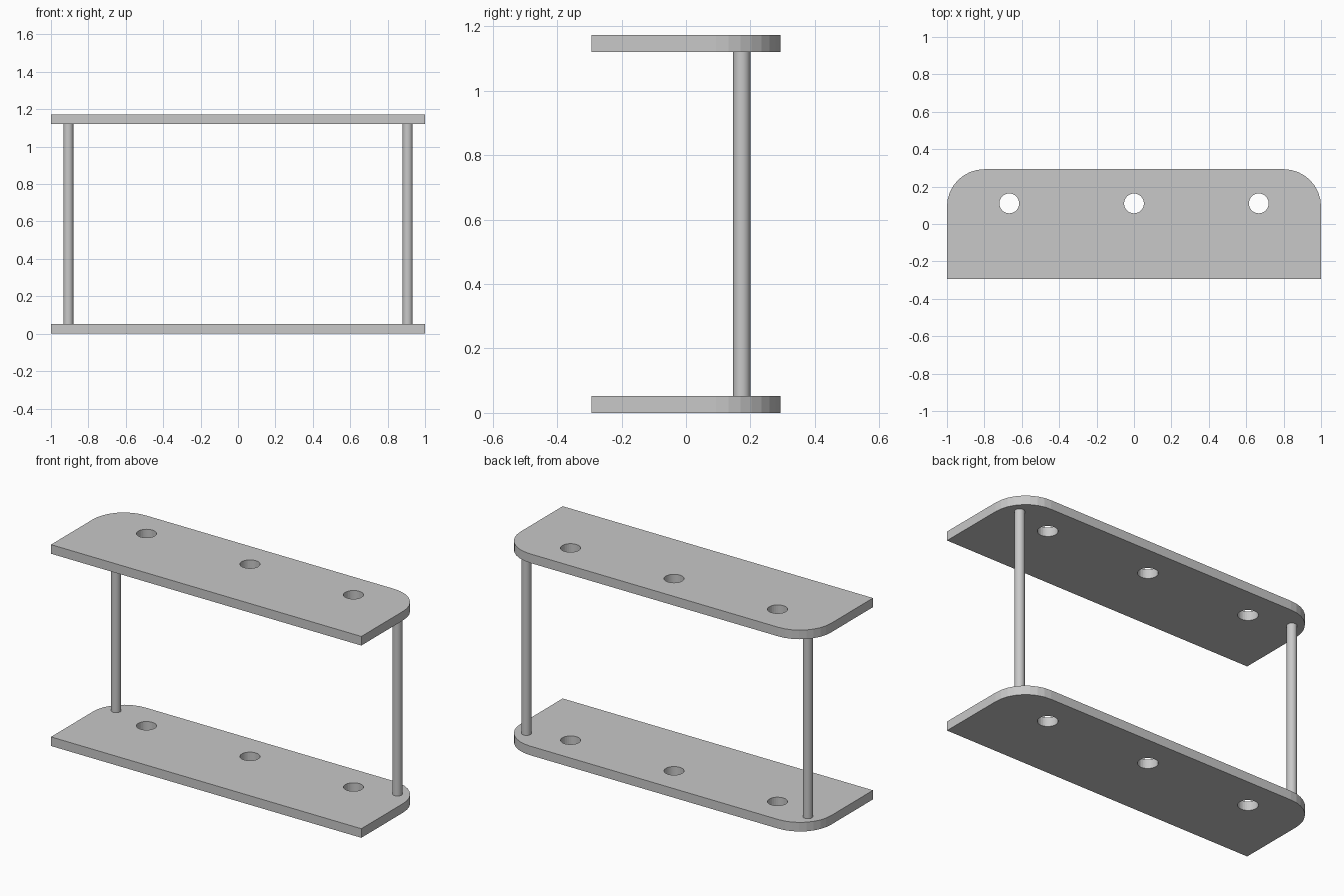
import bpy, bmesh
from math import sin, cos, pi
from mathutils import Vector

if "Cube" in bpy.data.objects:
    bpy.data.objects.remove(bpy.data.objects["Cube"])

HALF_X, HALF_Y, THICK, HEIGHT = 1.0, 0.293, 0.053, 1.173
CORNER, HOLE_R, POST_R = 0.2, 0.053, 0.0267

grey = bpy.data.materials.new("light grey")
grey.use_nodes = True
colour = (0.58, 0.58, 0.58, 1)
grey.diffuse_color = colour
grey.node_tree.nodes["Principled BSDF"].inputs["Base Color"].default_value = colour


def arc(cx, cy, r, start, end, steps):
    return [(cx + r * cos(start + (end - start) * i / steps),
             cy + r * sin(start + (end - start) * i / steps)) for i in range(steps + 1)]


def slab(name, loops, z0, z1):
    """Extrude an outline, with any holes, between two heights."""
    bm = bmesh.new()
    edges = []
    for loop in loops:
        verts = [bm.verts.new((x, y, z0)) for x, y in loop]
        edges += [bm.edges.new((a, b)) for a, b in zip(verts, verts[1:] + verts[:1])]
    bmesh.ops.triangle_fill(bm, edges=edges, use_beauty=True, use_dissolve=False, normal=(0, 0, 1))
    out = bmesh.ops.extrude_face_region(bm, geom=bm.faces[:], use_keep_orig=True)
    moved = [v for v in out["geom"] if isinstance(v, bmesh.types.BMVert)]
    bmesh.ops.translate(bm, verts=moved, vec=Vector((0, 0, z1 - z0)))
    bmesh.ops.recalc_face_normals(bm, faces=bm.faces[:])
    mesh = bpy.data.meshes.new(name)
    bm.to_mesh(mesh)
    bm.free()
    mesh.materials.append(grey)
    obj = bpy.data.objects.new(name, mesh)
    bpy.context.scene.collection.objects.link(obj)
    return obj


# Plates: square front corners, rounded back corners, three round holes
cx, cy = HALF_X - CORNER, HALF_Y - CORNER
outline = [(-HALF_X, -HALF_Y), (HALF_X, -HALF_Y)]
outline += arc(cx, cy, CORNER, 0, pi / 2, 8) + arc(-cx, cy, CORNER, pi / 2, pi, 8)
holes = [arc(x, 0.11, HOLE_R, 0, 2 * pi, 32)[:-1] for x in (-0.667, 0, 0.667)]
for name, z in (("bottom_plate", 0), ("top_plate", HEIGHT - THICK)):
    slab(name, [outline] + holes, z, z + THICK)

# Posts near the rounded corners
for name, x in (("left_post", 0.907), ("right_post", -0.907)):
    post = slab(name, [arc(x, 0.173, POST_R, 0, 2 * pi, 32)[:-1]], THICK, HEIGHT - THICK)
    bpy.ops.object.select_all(action="DESELECT")
    post.select_set(True)
    bpy.context.view_layer.objects.active = post
    bpy.ops.object.shade_smooth_by_angle()
